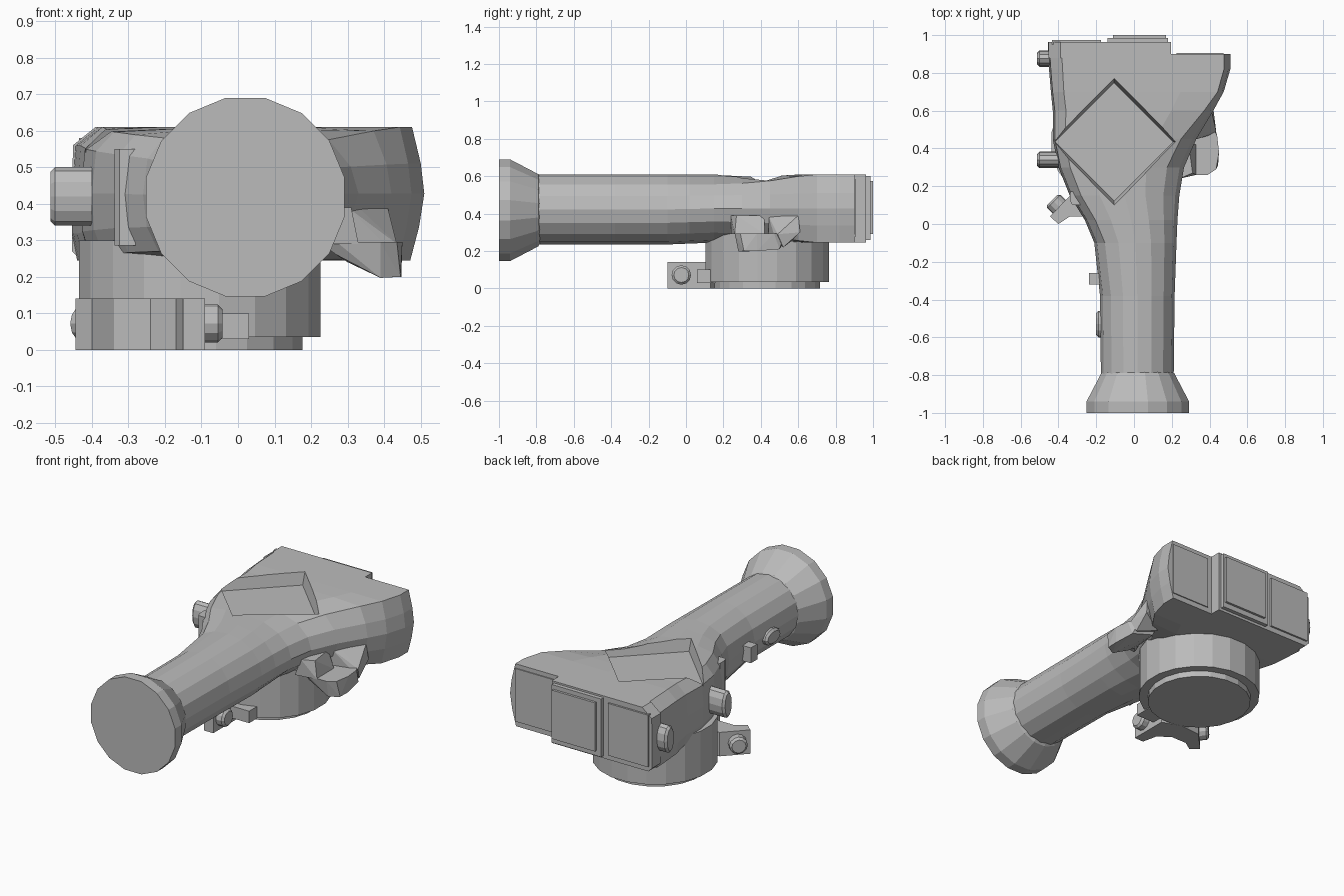
import bpy, bmesh
from math import cos, sin, pi, radians
from mathutils import Matrix, Vector

if "Cube" in bpy.data.objects:
    bpy.data.objects.remove(bpy.data.objects["Cube"])

grey = bpy.data.materials.new("plain_grey")
grey.use_nodes = True
COLOUR = (0.5, 0.5, 0.5, 1)
grey.diffuse_color = COLOUR
grey.node_tree.nodes["Principled BSDF"].inputs["Base Color"].default_value = COLOUR


def finish(name, bm):
    bmesh.ops.recalc_face_normals(bm, faces=bm.faces)
    mesh = bpy.data.meshes.new(name)
    bm.to_mesh(mesh)
    bm.free()
    mesh.materials.append(grey)
    ob = bpy.data.objects.new(name, mesh)
    bpy.context.collection.objects.link(ob)
    return ob


def loft(name, rings):
    bm = bmesh.new()
    rows = [[bm.verts.new(p) for p in ring] for ring in rings]
    n = len(rows[0])
    for a, b in zip(rows, rows[1:]):
        for i in range(n):
            j = (i + 1) % n
            bm.faces.new((a[i], a[j], b[j], b[i]))
    bm.faces.new(rows[0])
    bm.faces.new(rows[-1])
    return finish(name, bm)


def prism(name, plan, z0, z1):
    return loft(name, [[(x, y, z) for x, y in plan] for z in (z0, z1)])


def box(name, x0, x1, y0, y1, z0, z1):
    return prism(name, [(x0, y0), (x1, y0), (x1, y1), (x0, y1)], z0, z1)


def hull(name, points):
    bm = bmesh.new()
    for p in points:
        bm.verts.new(p)
    bmesh.ops.convex_hull(bm, input=bm.verts)
    return finish(name, bm)


def knob(name, centre, direction, ry, rz, depth, bevel=0.012, sides=12):
    """Elliptical stud with a chamfered face, pointing along direction."""
    turn = Vector(direction).to_track_quat('X', 'Z').to_matrix().to_4x4()
    place = Matrix.Translation(centre) @ turn
    rings = []
    for x, inset in ((0, 0), (depth - bevel, 0), (depth, bevel)):
        rings.append([place @ Vector((x, (ry - inset) * cos(2 * pi * i / sides),
                                      (rz - inset) * sin(2 * pi * i / sides)))
                      for i in range(sides)])
    return loft(name, rings)


# Main body: round handle blending into a boxy, asymmetric head
SIDES = 16
HEAD = [(1, 0), (.98, .45), (.93, 1), (.5, 1), (0, 1), (-.5, 1), (-.85, 1), (-.98, .72),
        (-1, 0), (-1, -.6), (-.97, -1), (-.5, -1), (0, -1), (.5, -1), (.92, -1), (.97, -.5)]


def section(y, xl, xr, left, right, zb, zt=0.61):
    ring = []
    for i, (u, v) in enumerate(HEAD):
        a = 2 * pi * i / SIDES
        t = right if u > 0 else left
        c, s = cos(a) * (1 - t) + u * t, sin(a) * (1 - t) + v * t
        ring.append(((xl + xr) / 2 + c * (xr - xl) / 2, y,
                     (zb + zt) / 2 + s * (zt - zb) / 2))
    return ring


body = loft("body", [section(*row) for row in (
    (-.82, -.175, .21, 0, 0, .235),
    (-.38, -.18, .215, 0, 0, .235),
    (-.1, -.21, .225, .25, 0, .235),
    (.02, -.26, .23, .45, 0, .24),
    (.15, -.34, .24, .6, 0, .245),
    (.3, -.4, .265, .75, .1, .245),
    (.45, -.43, .33, .85, .35, .245),
    (.6, -.43, .42, .9, .8, .245),
    (.7, -.44, .475, 1, 1, .245),
    (.82, -.45, .51, 1, 1, .245),
    (.9, -.455, .51, 1, 1, .245))])

# Diamond recess sunk into the top of the head
DISC = (-.105, .435)


def disc_ring(r, z, n, start=0.0):
    return [(DISC[0] + r * cos(start + 2 * pi * i / n),
             DISC[1] + r * sin(start + 2 * pi * i / n), z) for i in range(n)]


cutter = loft("recess_cutter", [disc_ring(.313, .54, 4), disc_ring(.344, .64, 4)])
cutter.hide_render = True
mod = body.modifiers.new("recess", 'BOOLEAN')
mod.operation, mod.solver, mod.object = 'DIFFERENCE', 'EXACT', cutter
bpy.context.view_layer.objects.active = body
bpy.ops.object.modifier_apply(modifier=mod.name)
bpy.data.objects.remove(cutter)

# Flared end of the handle
loft("flared_end", [[(.02 + r * cos(2 * pi * (i + .5) / SIDES), y,
                      .418 + r * sin(2 * pi * (i + .5) / SIDES)) for i in range(SIDES)]
                    for y, r in ((-1, .277), (-.94, .277), (-.79, .197), (-.78, .18))])

# Stepped back of the head with three flat panels
BACK = [(-.455, .27), (-.43, .245), (.195, .245), (.195, .61), (-.39, .61), (-.452, .56)]
loft("back_block", [[(x, y, z) for x, z in BACK] for y in (.88, .963)])
box("back_panel_right", -.435, -.175, .95, .974, .275, .58)
box("back_step_middle", -.14, .18, .95, .986, .26, .6)
box("back_panel_middle", -.11, .17, .95, 1, .29, .575)
box("back_panel_left", .225, .475, .88, .906, .275, .585)

# Round base under the head
loft("base_drum", [disc_ring(.335, z, 20, pi / 20) for z in (.035, .3)])
loft("base_foot", [disc_ring(.285, z, 20, pi / 20) for z in (0, .05)])

# Clamp bracket beside the base, with its two screws
prism("clamp_bracket", [(-.09, -.1), (-.15, -.1), (-.17, -.01), (-.24, .04), (-.34, .04),
                        (-.4, 0), (-.445, .04), (-.33, .16), (-.2, .17), (-.09, .13)], 0, .14)
knob("clamp_screw_left", (-.1, -.025, .072), (1, 0, 0), .052, .052, .057)
knob("clamp_screw_right", (-.39, .085, .072), (-1, 1, 0), .05, .05, .06)
box("clamp_stub", -.1, .03, .06, .16, .03, .1)

# Studs and small controls on the right side
for label, y, x in (("rear", .875, -.43), ("front", .34, -.40)):
    knob(label + "_side_knob", (x, y, .42), (-1, 0, 0), .043, .08, -.513 - x if x > 0 else .513 + x)
prism("side_lever", [(-.28, .1), (-.325, .1), (-.338, .12), (-.338, .17), (-.28, .18)], .285, .55)
box("handle_latch", -.238, -.17, -.32, -.26, .36, .45)
knob("handle_button", (-.165, -.53, .40), (-1, 0, 0), .07, .045, .035)

# Thumb rest on the left side: shelf with raised ends
SHELF = [(.22, .28), (.27, .26), (.39, .26), (.435, .29), (.45, .38), (.44, .47), (.4, .53), (.28, .53)]
hull("thumb_shelf", [(x, y, .295) for x, y in SHELF] +
     [(.27, .28, .26), (.36, .28, .22), (.39, .28, .197), (.445, .31, .2),
      (.447, .38, .2), (.43, .5, .21), (.3, .52, .24)])
hull("thumb_rest_back", [(.3, .44, .39), (.33, .48, .39), (.41, .6, .39), (.3, .6, .39),
                         (.42, .61, .3), (.435, .49, .29), (.42, .52, .22), (.3, .56, .25),
                         (.28, .44, .29), (.4, .47, .29)])
hull("thumb_rest_front", [(.24, .24, .39), (.31, .27, .39), (.29, .42, .39), (.2, .4, .39),
                          (.33, .26, .29), (.33, .42, .29), (.2, .24, .29), (.22, .25, .33)])
